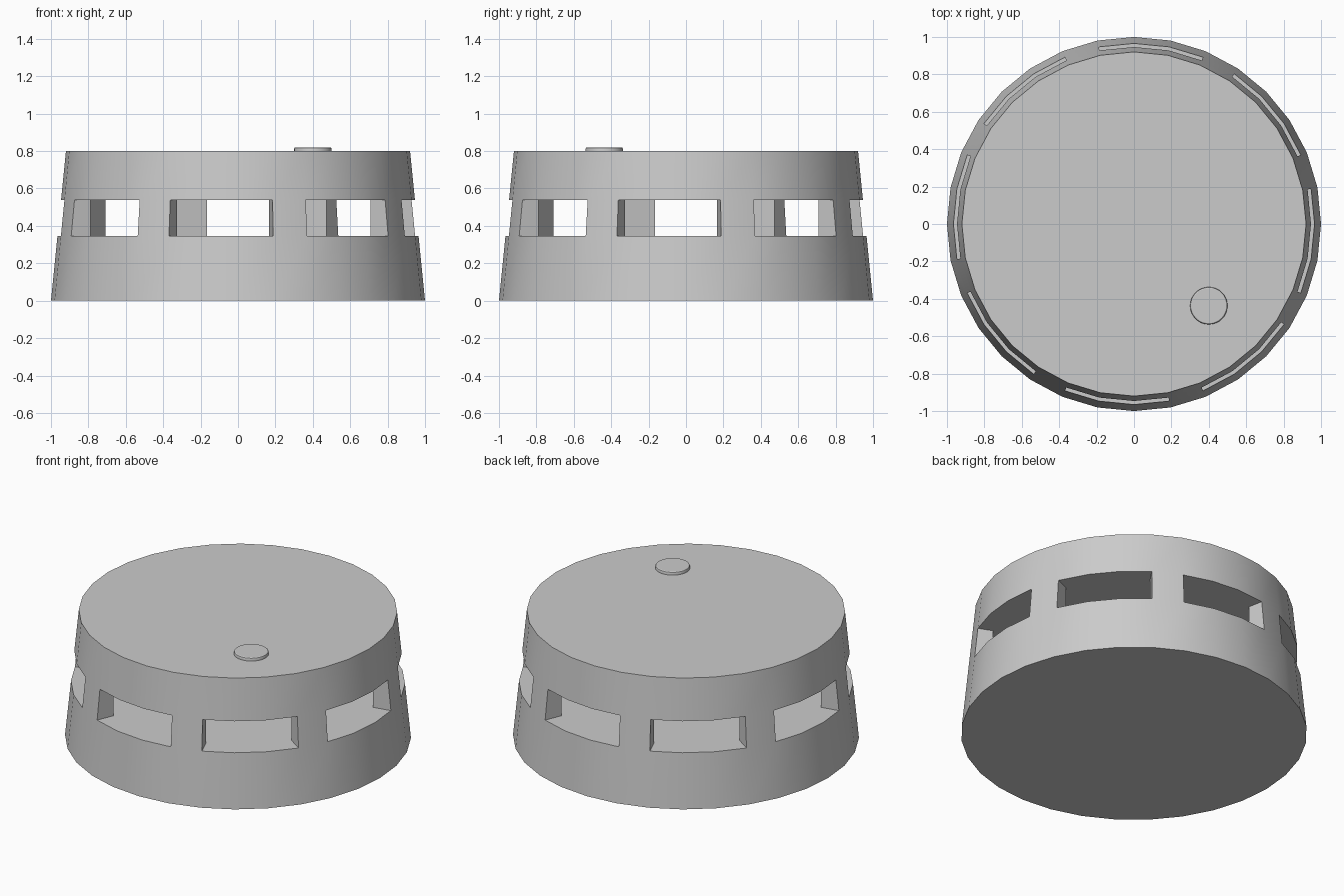
import bpy, bmesh
from math import cos, sin, tau

if "Cube" in bpy.data.objects:
    bpy.data.objects.remove(bpy.data.objects["Cube"])

SIDES = 32
Z_LOW, Z_HIGH, HEIGHT = 0.345, 0.537, 0.8   # vent band and total height
R_IN = 0.853                                # inner face of the pillars


def ring(bm, r, z, cx=0, cy=0):
    return [bm.verts.new((cx + r * cos(tau * i / SIDES), cy + r * sin(tau * i / SIDES), z))
            for i in range(SIDES)]


def quad(bm, a, b, i):
    j = (i + 1) % SIDES
    bm.faces.new((a[i], a[j], b[j], b[i]))


def finish(bm, name):
    bmesh.ops.recalc_face_normals(bm, faces=bm.faces)
    mesh = bpy.data.meshes.new(name)
    bm.to_mesh(mesh)
    bm.free()
    ob = bpy.data.objects.new(name, mesh)
    bpy.context.collection.objects.link(ob)
    bpy.ops.object.select_all(action='DESELECT')
    ob.select_set(True)
    bpy.context.view_layer.objects.active = ob
    bpy.ops.object.shade_smooth_by_angle(angle=0.52)


# Tapered housing with eight open vents between pillars
bm = bmesh.new()
base, low, high, top = [ring(bm, 1 - 0.1 * z, z) for z in (0, Z_LOW, Z_HIGH, HEIGHT)]
floor, ceiling = ring(bm, R_IN, Z_LOW), ring(bm, R_IN, Z_HIGH)
for cap in (base, floor, ceiling, top):
    bm.faces.new(cap)
for i in range(SIDES):
    quad(bm, base, low, i)
    quad(bm, high, top, i)
    if i % 4 == 1:                          # pillar: outer, inner and side faces
        quad(bm, low, high, i)
        quad(bm, floor, ceiling, i)
        for k in (i, (i + 1) % SIDES):
            bm.faces.new((low[k], high[k], ceiling[k], floor[k]))
    else:                                   # vent: sill and lintel
        quad(bm, low, floor, i)
        quad(bm, high, ceiling, i)
# the edges under each pillar are shared by sill-level faces, so orient by hand below
finish(bm, "housing")

# Small test button with a softened rim
bm = bmesh.new()
profile = [(0.1, HEIGHT), (0.1, 0.812), (0.098, 0.817), (0.093, 0.82)]
rings = [ring(bm, r, z, 0.4, -0.437) for r, z in profile]
for a, b in zip(rings, rings[1:]):
    for i in range(SIDES):
        quad(bm, a, b, i)
bm.faces.new(rings[0])
bm.faces.new(rings[-1])
finish(bm, "test_button")
